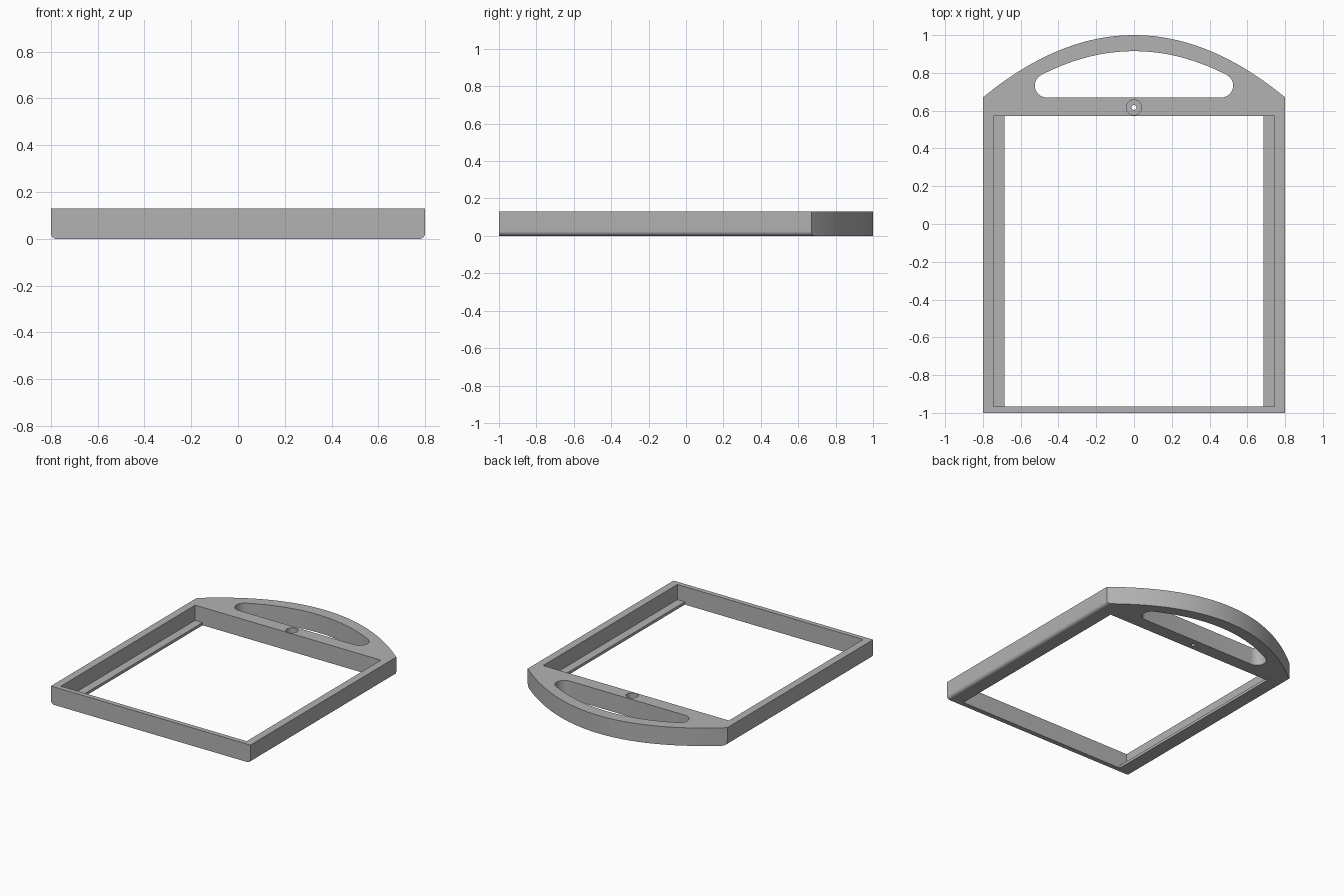
import bpy, bmesh, math
from mathutils import Vector

if "Cube" in bpy.data.objects:
    bpy.data.objects.remove(bpy.data.objects["Cube"])

H = 0.13          # frame thickness
grey = bpy.data.materials.new("plain grey")
grey.diffuse_color = (0.45, 0.45, 0.45, 1)
grey.use_nodes = True
grey.node_tree.nodes["Principled BSDF"].inputs["Base Color"].default_value = grey.diffuse_color


def prism(name, points, offset, extrude):
    """Extrude a closed 3D outline (shifted by offset) along a vector."""
    bm = bmesh.new()
    face = bm.faces.new([bm.verts.new(Vector(p) + Vector(offset)) for p in points])
    out = bmesh.ops.extrude_face_region(bm, geom=[face])
    moved = [g for g in out["geom"] if isinstance(g, bmesh.types.BMVert)]
    bmesh.ops.translate(bm, verts=moved, vec=Vector(extrude))
    bmesh.ops.recalc_face_normals(bm, faces=bm.faces)
    me = bpy.data.meshes.new(name)
    bm.to_mesh(me)
    bm.free()
    me.materials.append(grey)
    ob = bpy.data.objects.new(name, me)
    bpy.context.collection.objects.link(ob)
    return ob


def flat(points):
    return [(x, y, 0) for x, y in points]


def rect(x, y0, y1):
    return flat([(-x, y0), (x, y0), (x, y1), (-x, y1)])


def circle(r, cy, n=32):
    return flat([(r * math.cos(2 * math.pi * i / n), cy + r * math.sin(2 * math.pi * i / n))
                 for i in range(n)])


# Body: bar with rounded lower side edges, running front to back
r = 0.025
corner = [(0.8 - r + r * math.sin(a), r - r * math.cos(a))
          for a in [math.pi / 2 * i / 8 for i in range(9)]]
half = corner + [(0.8, H)]
section = [(x, 0, z) for x, z in half] + [(-x, 0, z) for x, z in reversed(half)]
frame = prism("frame", section, (0, -1, 0), (0, 2, 0))

# Plan outline with the bowed back edge
N = 48
bow = [(0.8 - 1.6 * i / N, 1 - 0.33 * ((0.8 - 1.6 * i / N) / 0.8) ** 2) for i in range(N + 1)]
outline = prism("outline_cutter",
                flat([(0.9, -1.1), (0.9, 0.67 - 0.0825)] + bow + [(-0.9, 0.5875), (-0.9, -1.1)]),
                (0, 0, -0.1), (0, 0, 0.4))

# Handle slot: flat bottom, rounded ends, bowed top
cx, cy, sr = 0.462, 0.733, 0.063
a0, a1 = -math.pi / 2, math.radians(61)
end = [(cx + sr * math.cos(a0 + (a1 - a0) * i / 14), cy + sr * math.sin(a0 + (a1 - a0) * i / 14))
       for i in range(15)]
ex, ey = end[-1]
top = [(ex * (1 - 2 * i / 32), 0.915 - (0.915 - ey) * (1 - 2 * i / 32) ** 2) for i in range(1, 32)]
slot = prism("slot_cutter", flat(end + top + [(-x, y) for x, y in reversed(end)]),
             (0, 0, -0.1), (0, 0, 0.4))

# Window with side ledges left at the bottom, and the stepped hole
cutters = [
    slot,
    prism("recess_cutter", rect(0.745, -0.965, 0.573), (0, 0, 0.02), (0, 0, 0.3)),
    prism("window_cutter", rect(0.685, -0.965, 0.573), (0, 0, -0.1), (0, 0, 0.4)),
    prism("hole_cutter", circle(0.013, 0.617), (0, 0, -0.1), (0, 0, 0.4)),
    prism("counterbore_cutter", circle(0.04, 0.617), (0, 0, 0.07), (0, 0, 0.3)),
]

for op, cutter in [("INTERSECT", outline)] + [("DIFFERENCE", c) for c in cutters]:
    mod = frame.modifiers.new(cutter.name, "BOOLEAN")
    mod.operation, mod.object, mod.solver = op, cutter, "EXACT"
    bpy.context.view_layer.objects.active = frame
    bpy.ops.object.modifier_apply(modifier=mod.name)
    bpy.data.objects.remove(cutter)

bpy.ops.object.select_all(action="DESELECT")
frame.select_set(True)
bpy.context.view_layer.objects.active = frame
bpy.ops.object.shade_smooth_by_angle(angle=math.radians(30))
